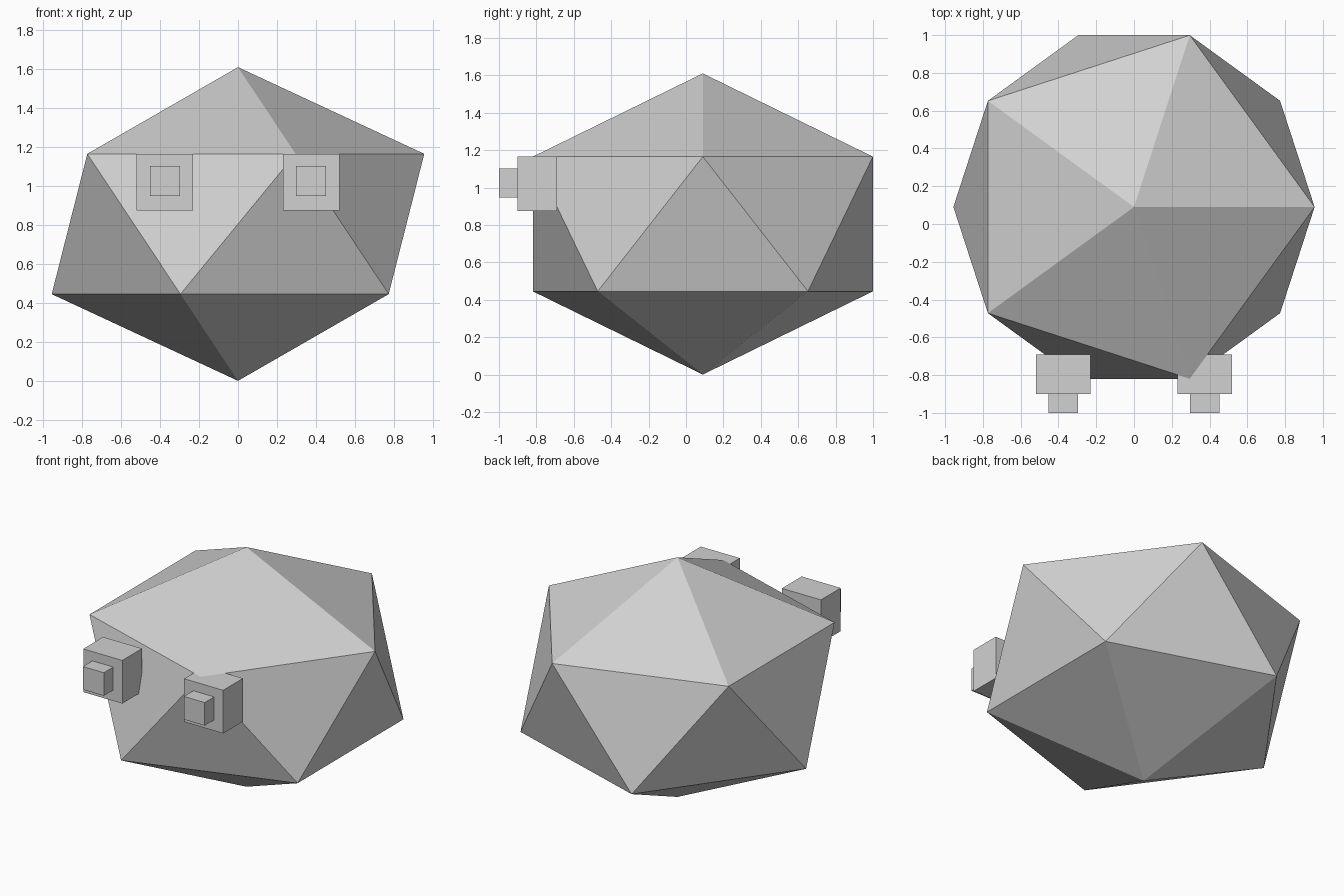
import bpy

if "Cube" in bpy.data.objects:
    bpy.data.objects.remove(bpy.data.objects["Cube"])

grey = bpy.data.materials.new("light grey")
grey.diffuse_color = (0.64, 0.64, 0.64, 1)
grey.use_nodes = True
grey.node_tree.nodes["Principled BSDF"].inputs["Base Color"].default_value = grey.diffuse_color


def finish(name):
    obj = bpy.context.object
    obj.name = name
    obj.data.materials.append(grey)
    return obj


def box(name, center, size):
    bpy.ops.mesh.primitive_cube_add(size=1, location=center)
    finish(name).scale = size


# Faceted body: a slightly squashed icosahedron
bpy.ops.mesh.primitive_ico_sphere_add(subdivisions=1, radius=1, location=(0, 0.09, 0.805))
finish("body").scale = (1.069, 1.069, 0.805)

# Boxy eyes with protruding pupils
for side, x in (("left", -0.375), ("right", 0.375)):
    box(side + "_eye", (x, -0.795, 1.02), (0.29, 0.21, 0.29))
    box(side + "_pupil", (x, -0.95, 1.025), (0.155, 0.10, 0.155))
